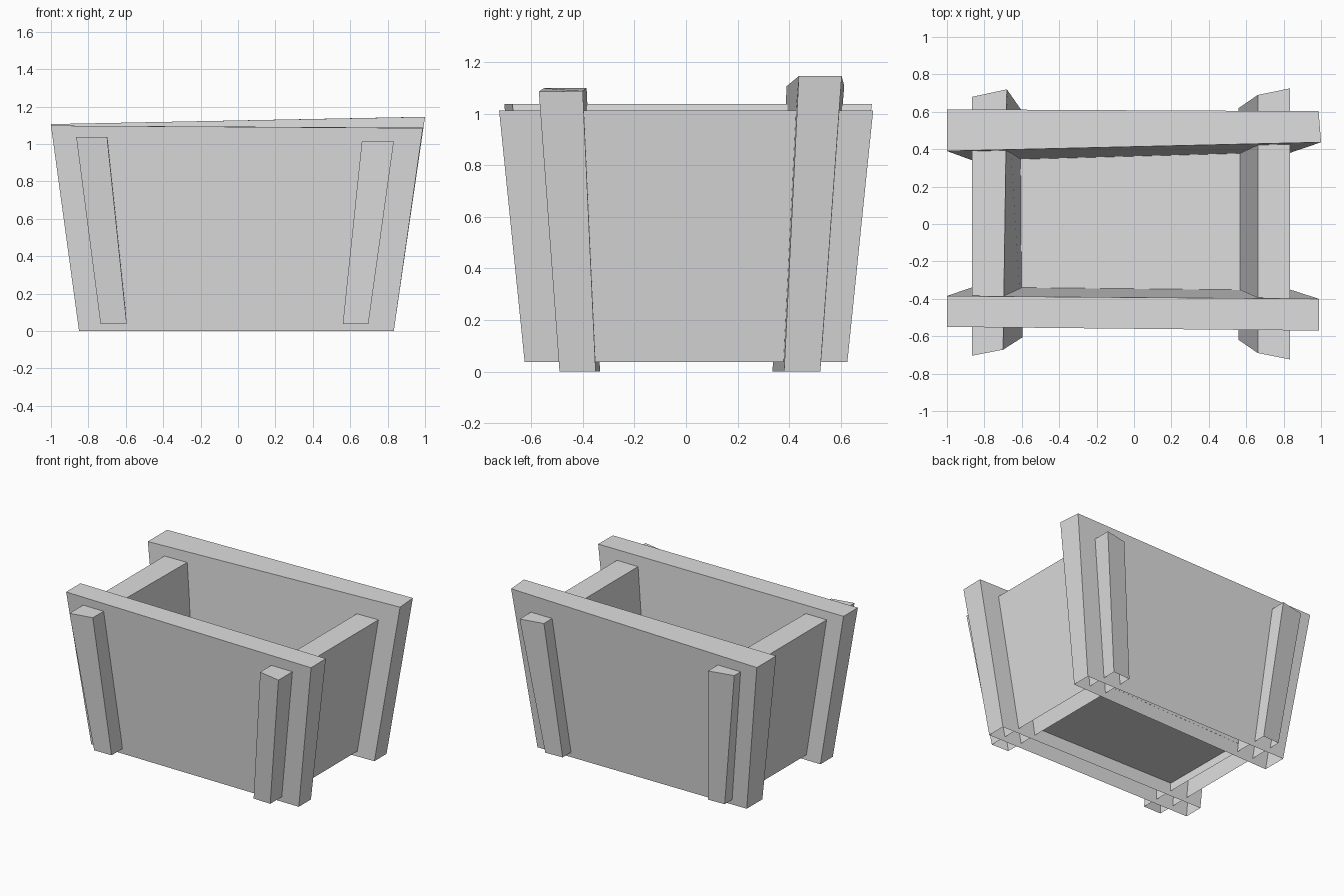
import bpy
import bmesh

default_cube = bpy.data.objects.get("Cube")
if default_cube:
    bpy.data.objects.remove(default_cube, do_unlink=True)

# One plain grey for the whole crate
grey = bpy.data.materials.new("plain grey")
grey.use_nodes = True
colour = (0.73, 0.73, 0.73, 1)
grey.diffuse_color = colour
grey.node_tree.nodes["Principled BSDF"].inputs["Base Color"].default_value = colour


def add_object(name, bm):
    """Turn a bmesh into a named, flat shaded object."""
    mesh = bpy.data.meshes.new(name)
    bm.to_mesh(mesh)
    bm.free()
    mesh.materials.append(grey)
    obj = bpy.data.objects.new(name, mesh)
    bpy.context.collection.objects.link(obj)
    return obj


def board(name, bottom, bottom_z, top, top_z):
    """Leaning hollow plank, open underneath, between two (x, y) outlines.

    Corners run anticlockwise; top_z gives a height for each top corner.
    """
    bm = bmesh.new()
    low = [bm.verts.new((x, y, bottom_z)) for x, y in bottom]
    high = [bm.verts.new((x, y, z)) for (x, y), z in zip(top, top_z)]
    bm.faces.new(high)
    for i in range(len(low)):
        j = (i + 1) % len(low)
        bm.faces.new((low[i], low[j], high[j], high[i]))
    return add_object(name, bm)


# Long boards, slightly uneven and flaring outwards
board("front_board",
      [(-.85, -.475), (.833, -.49), (.833, -.35), (-.85, -.333)], 0,
      [(-1, -.55), (.988, -.57), (.988, -.4), (-1, -.385)],
      (1.098, 1.085, 1.087, 1.098))
board("back_board",
      [(-.85, .335), (.833, .38), (.833, .52), (-.85, .515)], 0,
      [(-1, .39), (1, .437), (.987, .603), (-1, .613)],
      (1.106, 1.145, 1.145, 1.106))

# End boards, passing through the long boards and sticking out
board("left_end_board",
      [(.56, -.62), (.697, -.625), (.697, .625), (.56, .62)], .037,
      [(.662, -.69), (.833, -.724), (.833, .725), (.662, .69)],
      [1.012] * 4)
board("right_end_board",
      [(-.735, -.606), (-.595, -.605), (-.603, .61), (-.735, .605)], .037,
      [(-.865, -.704), (-.7, -.672), (-.68, .72), (-.865, .68)],
      [1.037] * 4)

# Thin floor sheet, raised a little and meeting the inner walls
bm = bmesh.new()
bm.faces.new([bm.verts.new((x, y, .1)) for x, y in
              ((-.604, -.34), (.566, -.352), (.566, .378), (-.609, .347))])
add_object("floor", bm)
